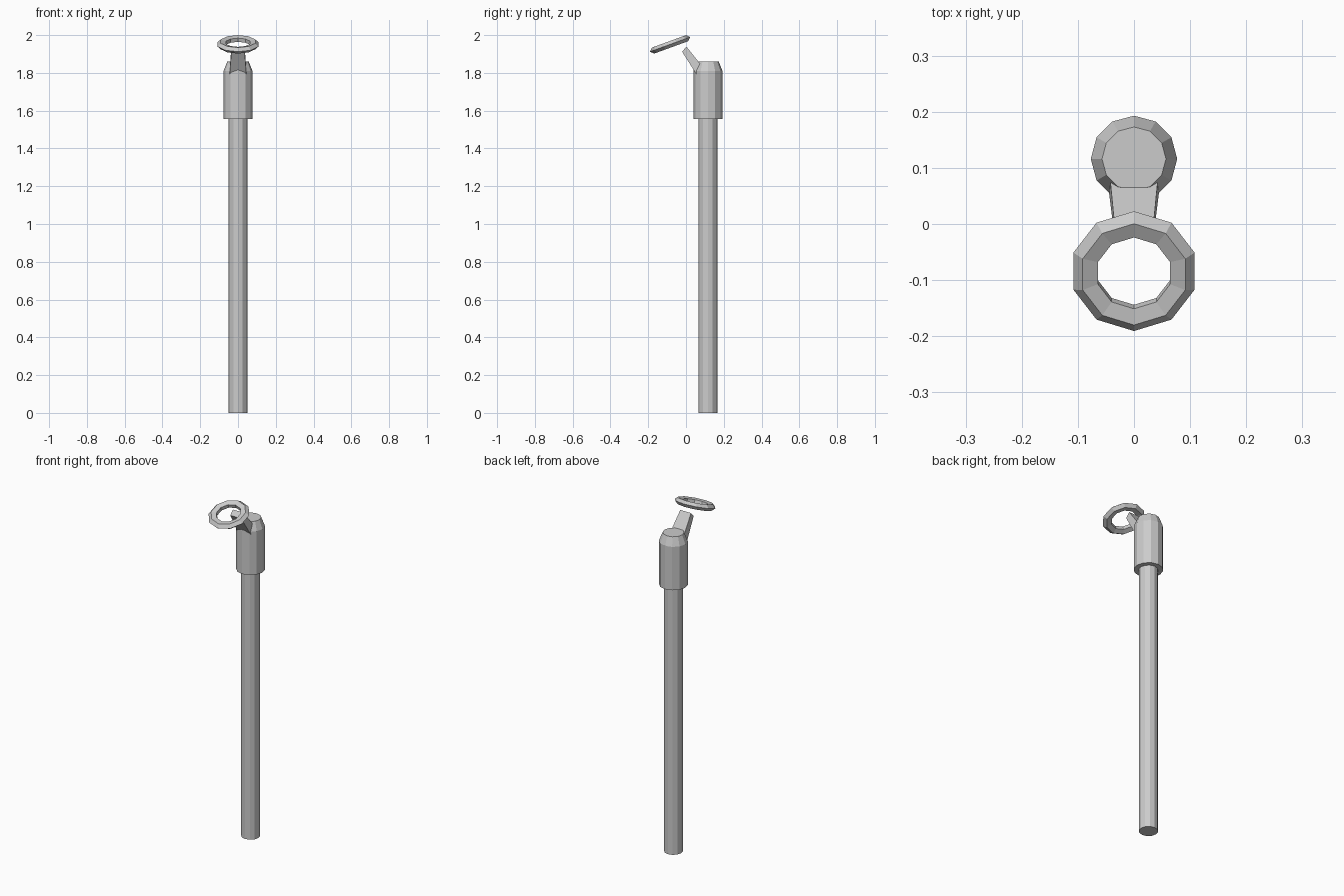
import bpy, bmesh
from math import cos, sin, pi, radians

if "Cube" in bpy.data.objects:
    bpy.data.objects.remove(bpy.data.objects["Cube"])

POST_Y = 0.116


def make(name, verts, faces):
    me = bpy.data.meshes.new(name)
    me.from_pydata(verts, [], faces)
    bm = bmesh.new()
    bm.from_mesh(me)
    bmesh.ops.recalc_face_normals(bm, faces=bm.faces)
    bm.to_mesh(me)
    bm.free()
    ob = bpy.data.objects.new(name, me)
    bpy.context.collection.objects.link(ob)
    return ob


def lathe(name, profile, sides=12):
    """Capped solid of revolution from (radius, z) pairs."""
    verts = [(r * cos(2 * pi * i / sides), r * sin(2 * pi * i / sides), z)
             for r, z in profile for i in range(sides)]
    faces = [(k * sides + i, k * sides + (i + 1) % sides,
              (k + 1) * sides + (i + 1) % sides, (k + 1) * sides + i)
             for k in range(len(profile) - 1) for i in range(sides)]
    last = (len(profile) - 1) * sides
    faces += [tuple(range(sides)), tuple(range(last, last + sides))]
    ob = make(name, verts, faces)
    ob.location.y = POST_Y
    return ob


# Long pole and the wider sleeve with a chamfered top
lathe("pole", [(0.05, 0), (0.05, 1.57)])
lathe("sleeve", [(0.077, 1.557), (0.077, 1.81), (0.057, 1.86)])

# Tapered bracket leaning forward out of the sleeve: (y, z, half width)
section = [(0.06, 1.785, 0.045), (0.085, 1.835, 0.043),
           (0.003, 1.938, 0.035), (-0.021, 1.913, 0.035)]
verts = [(s * w, y, z) for s in (-1, 1) for y, z, w in section]
faces = [(0, 1, 2, 3), (7, 6, 5, 4)]
faces += [(i, (i + 1) % 4, (i + 1) % 4 + 4, i + 4) for i in range(4)]
make("bracket", verts, faces)

# Tilted ten-sided ring with a flattened five-sided tube
MAJ, MIN, R, TUBE, FLAT = 10, 5, 0.0882, 0.0254, 0.7
verts, faces = [], []
for i in range(MAJ):
    a = 2 * pi * i / MAJ + pi / 2
    for j in range(MIN):
        b = 2 * pi * j / MIN
        r = R + TUBE * cos(b)
        verts.append((r * cos(a), r * sin(a), FLAT * TUBE * sin(b)))
        n, m = (i + 1) % MAJ, (j + 1) % MIN
        faces.append((i * MIN + j, n * MIN + j, n * MIN + m, i * MIN + m))
ring = make("ring", verts, faces)
ring.location = (0, -0.084, 1.951)
ring.rotation_euler.x = radians(20)
